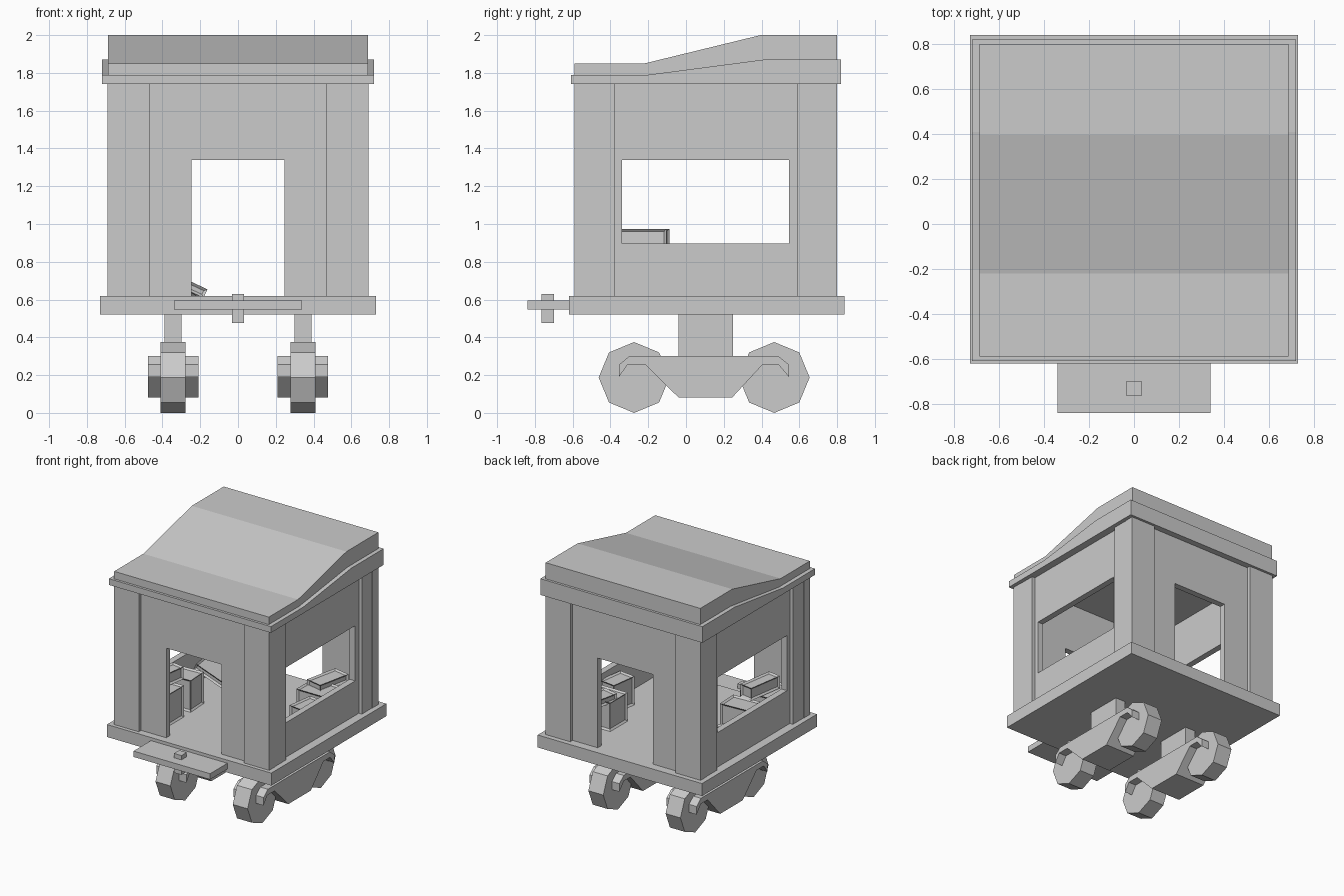
import bpy, bmesh, math
from mathutils import Matrix, Euler

if "Cube" in bpy.data.objects:
    bpy.data.objects.remove(bpy.data.objects["Cube"])


def finish(name, bm):
    bmesh.ops.recalc_face_normals(bm, faces=bm.faces[:])
    me = bpy.data.meshes.new(name)
    bm.to_mesh(me)
    bm.free()
    ob = bpy.data.objects.new(name, me)
    bpy.context.collection.objects.link(ob)
    return ob


def box(name, x, y, z):
    bm = bmesh.new()
    size = (x[1] - x[0], y[1] - y[0], z[1] - z[0])
    mid = (sum(x) / 2, sum(y) / 2, sum(z) / 2)
    bmesh.ops.create_cube(bm, size=1, matrix=Matrix.LocRotScale(mid, None, size))
    return finish(name, bm)


def extrude_yz(name, pts, x0, x1):
    """Side profile (y, z) extruded along x."""
    bm = bmesh.new()
    face = bm.faces.new([bm.verts.new((x0, y, z)) for y, z in pts])
    out = bmesh.ops.extrude_face_region(bm, geom=[face])
    verts = [g for g in out["geom"] if isinstance(g, bmesh.types.BMVert)]
    bmesh.ops.translate(bm, verts=verts, vec=(x1 - x0, 0, 0))
    return finish(name, bm)


def crate(name, loc, size, rot=(0, 0, 0)):
    """Box with a raised frame around a sunken panel on every face."""
    bm = bmesh.new()
    bmesh.ops.create_cube(bm, size=1, matrix=Matrix.LocRotScale(None, None, size))
    bmesh.ops.recalc_face_normals(bm, faces=bm.faces[:])
    bmesh.ops.inset_individual(bm, faces=bm.faces[:], thickness=0.02, depth=-0.012)
    turn = Euler([math.radians(a) for a in rot])
    bmesh.ops.transform(bm, matrix=Matrix.LocRotScale(loc, turn, None), verts=bm.verts)
    return finish(name, bm)


# Platform and coupling
box("platform", (-0.73, 0.73), (-0.62, 0.84), (0.52, 0.62))
box("coupling_plate", (-0.34, 0.34), (-0.84, -0.615), (0.548, 0.595))
box("coupling_pin", (-0.033, 0.033), (-0.765, -0.698), (0.475, 0.63))

# Walls: hollow shell with front/back doors and side windows cut through
walls = box("walls", (-0.66, 0.66), (-0.56, 0.77), (0.61, 1.75))
cutters = [
    box("room_cutter", (-0.61, 0.61), (-0.51, 0.72), (0.5, 1.9)),
    box("door_cutter", (-0.245, 0.245), (-1, 1), (0.55, 1.34)),
    box("window_cutter", (-1, 1), (-0.34, 0.545), (0.897, 1.34)),
]
bpy.context.view_layer.objects.active = walls
for c in cutters:
    mod = walls.modifiers.new("cut", "BOOLEAN")
    mod.operation, mod.solver, mod.object = "DIFFERENCE", "EXACT", c
    bpy.ops.object.modifier_apply(modifier=mod.name)
    bpy.data.objects.remove(c)

# L-shaped corner posts, each made from a front plank and a side plank
for sx, side in ((-1, "left"), (1, "right")):
    for y0, y1, end in ((-0.59, -0.375, "front"), (0.80, 0.59, "back")):
        s = 1 if y1 > y0 else -1
        xs = sorted((sx * 0.69, sx * 0.468))
        box(f"{end}_{side}_post_face", xs, sorted((y0, y0 + s * 0.08)), (0.61, 1.75))
        xs = sorted((sx * 0.687, sx * 0.61))
        box(f"{end}_{side}_post_side", xs, sorted((y0 + s * 0.003, y1)), (0.61, 1.75))

# Roof: wide trim with a sloped top, and a thicker cap above it
extrude_yz("roof_trim", [(-0.61, 1.74), (0.82, 1.74), (0.82, 1.87), (0.41, 1.87),
                         (-0.2, 1.79), (-0.61, 1.79)], -0.72, 0.72)
extrude_yz("roof_cap", [(-0.59, 1.76), (0.80, 1.76), (0.80, 2.0), (0.395, 2.0),
                        (-0.22, 1.85), (-0.59, 1.85)], -0.687, 0.687)

# Undercarriage: one bogie with two octagonal wheels on each side
bogie = [(-0.355, 0.19), (-0.355, 0.255), (-0.30, 0.30), (0.49, 0.30), (0.545, 0.255),
         (0.545, 0.19), (0.49, 0.255), (0.405, 0.255), (0.245, 0.082), (-0.04, 0.082),
         (-0.215, 0.255), (-0.31, 0.255)]
for sx, side in ((-1, "left"), (1, "right")):
    cx = sx * 0.343
    extrude_yz(f"{side}_bogie_frame", bogie, cx - 0.133, cx + 0.133)
    box(f"{side}_bogie_leg", (cx - 0.045, cx + 0.045), (-0.04, 0.25), (0.28, 0.53))
    for cy, end in ((-0.275, "front"), (0.467, "back")):
        ring = [(cy + 0.1875 * math.cos(i * math.pi / 4),
                 0.1875 + 0.1875 * math.sin(i * math.pi / 4)) for i in range(8)]
        extrude_yz(f"{side}_{end}_wheel", ring, cx - 0.066, cx + 0.066)

# Cargo crates on the left
crate("left_front_crate", (-0.47, -0.33, 0.747), (0.25, 0.27, 0.255))
crate("left_top_crate", (-0.487, -0.244, 0.924), (0.11, 0.30, 0.10), (0, 0, -9))
crate("left_middle_crate", (-0.47, -0.015, 0.747), (0.23, 0.18, 0.255), (0, 0, 3))
crate("left_leaning_crate", (-0.38, 0.40, 0.72), (0.42, 0.28, 0.05), (0, 25, 8))

# Cargo crates on the right
crate("right_front_crate", (0.535, 0.11, 0.735), (0.14, 0.22, 0.23), (0, 0, -8))
crate("right_back_crate", (0.46, 0.38, 0.735), (0.26, 0.22, 0.23))
crate("right_top_crate", (0.44, 0.51, 0.855), (0.14, 0.28, 0.06), (0, 0, -12))
